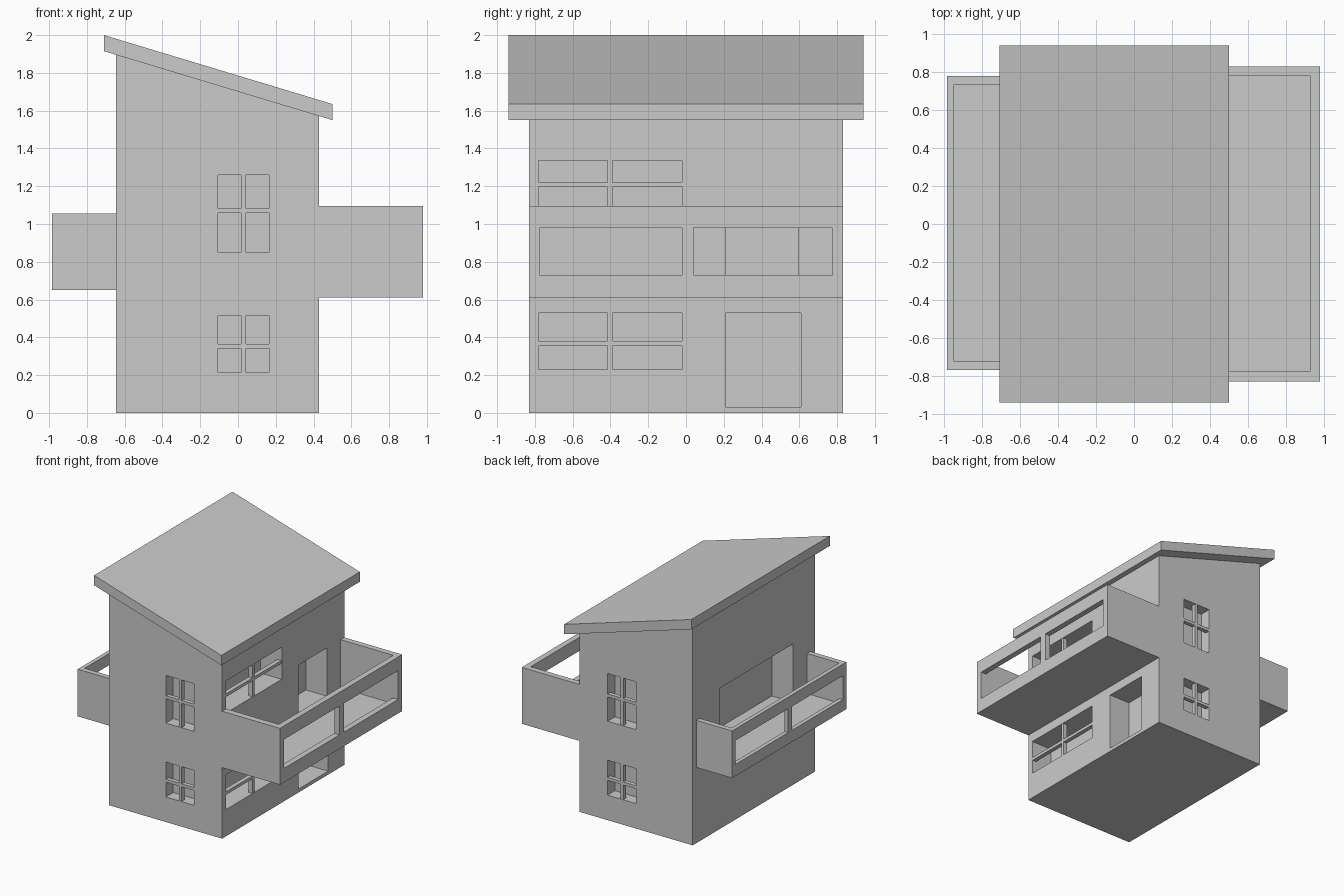
import bpy, bmesh

if "Cube" in bpy.data.objects:
    bpy.data.objects.remove(bpy.data.objects["Cube"])


def prism(name, profile, y0, y1):
    """Extrude an x-z outline from y0 to y1."""
    bm = bmesh.new()
    face = bm.faces.new([bm.verts.new((x, y0, z)) for x, z in profile])
    ext = bmesh.ops.extrude_face_region(bm, geom=[face])
    moved = [v for v in ext["geom"] if isinstance(v, bmesh.types.BMVert)]
    bmesh.ops.translate(bm, verts=moved, vec=(0, y1 - y0, 0))
    bmesh.ops.recalc_face_normals(bm, faces=bm.faces)
    mesh = bpy.data.meshes.new(name)
    bm.to_mesh(mesh)
    bm.free()
    ob = bpy.data.objects.new(name, mesh)
    bpy.context.collection.objects.link(ob)
    return ob


def box(name, x, y, z):
    outline = [(x[0], z[0]), (x[1], z[0]), (x[1], z[1]), (x[0], z[1])]
    return prism(name, outline, *y)


def cut(ob, x, y, z):
    """Cut a box-shaped hole out of an object."""
    cutter = box("cutter", x, y, z)
    cutter.hide_render = True
    mod = ob.modifiers.new("opening", 'BOOLEAN')
    mod.operation, mod.solver, mod.object = 'DIFFERENCE', 'EXACT', cutter
    bpy.context.view_layer.objects.active = ob
    bpy.ops.object.modifier_apply(modifier=mod.name)
    bpy.data.objects.remove(cutter)


XL, XR, YW = -0.645, 0.43, 0.83
BAR = 0.013


def roof_z(x):
    return 1.915 - (x + 0.71) * 0.365 / 1.21


# House body with a sloping top
house = prism("house_body", [(XL, 0), (XR, 0), (XR, roof_z(XR)), (XL, roof_z(XL))], -YW, YW)

# Sloping roof slab
prism("roof", [(-0.71, 1.915), (0.5, 1.55), (0.5, 1.635), (-0.71, 2.0)], -0.94, 0.94)

# Small windows on the front and back walls, with cross bars
for side, s in (("front", -1), ("back", 1)):
    for z0, z1, zm in ((0.215, 0.515, 0.353), (0.85, 1.26, 1.07)):
        cut(house, (-0.105, 0.165), sorted((s * (YW - 0.1), s * (YW + 0.1))), (z0, z1))
        y = sorted((s * (YW - 0.04), s * (YW - 0.003)))
        box(side + "_window_upright", (0.03 - BAR, 0.03 + BAR), y, (z0, z1))
        box(side + "_window_crossbar", (-0.105, 0.165), y, (zm - BAR, zm + BAR))

# Wide windows on the right wall, with cross bars
for z0, z1, zm in ((0.23, 0.53, 0.367), (1.06, 1.335, 1.208)):
    cut(house, (XR - 0.2, XR + 0.1), (-0.78, -0.02), (z0, z1))
    x = (XR - 0.04, XR - 0.003)
    box("wide_window_upright", x, (-0.402 - BAR, -0.402 + BAR), (z0, z1))
    box("wide_window_crossbar", x, (-0.78, -0.02), (zm - BAR, zm + BAR))

# Doors on the right wall, wide balcony door on the left wall
cut(house, (XR - 0.2, XR + 0.1), (0.21, 0.61), (0.03, 0.53))
cut(house, (XR - 0.2, XR + 0.1), (0.21, 0.595), (0.68, 1.095))
cut(house, (XL - 0.1, XL + 0.2), (-0.53, 0.46), (0.71, 1.21))

# Right balcony: hollow tray with two openings in its long side
right = box("right_balcony", (XR, 0.98), (-YW, YW), (0.61, 1.095))
cut(right, (XR - 0.1, 0.93), (-0.775, 0.78), (0.68, 1.3))
for y in ((-0.775, -0.02), (0.04, 0.775)):
    cut(right, (0.9, 1.1), y, (0.73, 0.978))

# Left balcony
left = box("left_balcony", (-0.985, XL), (-0.77, 0.78), (0.65, 1.055))
cut(left, (-0.95, XL + 0.1), (-0.725, 0.735), (0.71, 1.3))
for y in ((-0.725, -0.035), (0.02, 0.735)):
    cut(left, (-1.1, -0.9), y, (0.75, 0.955))
